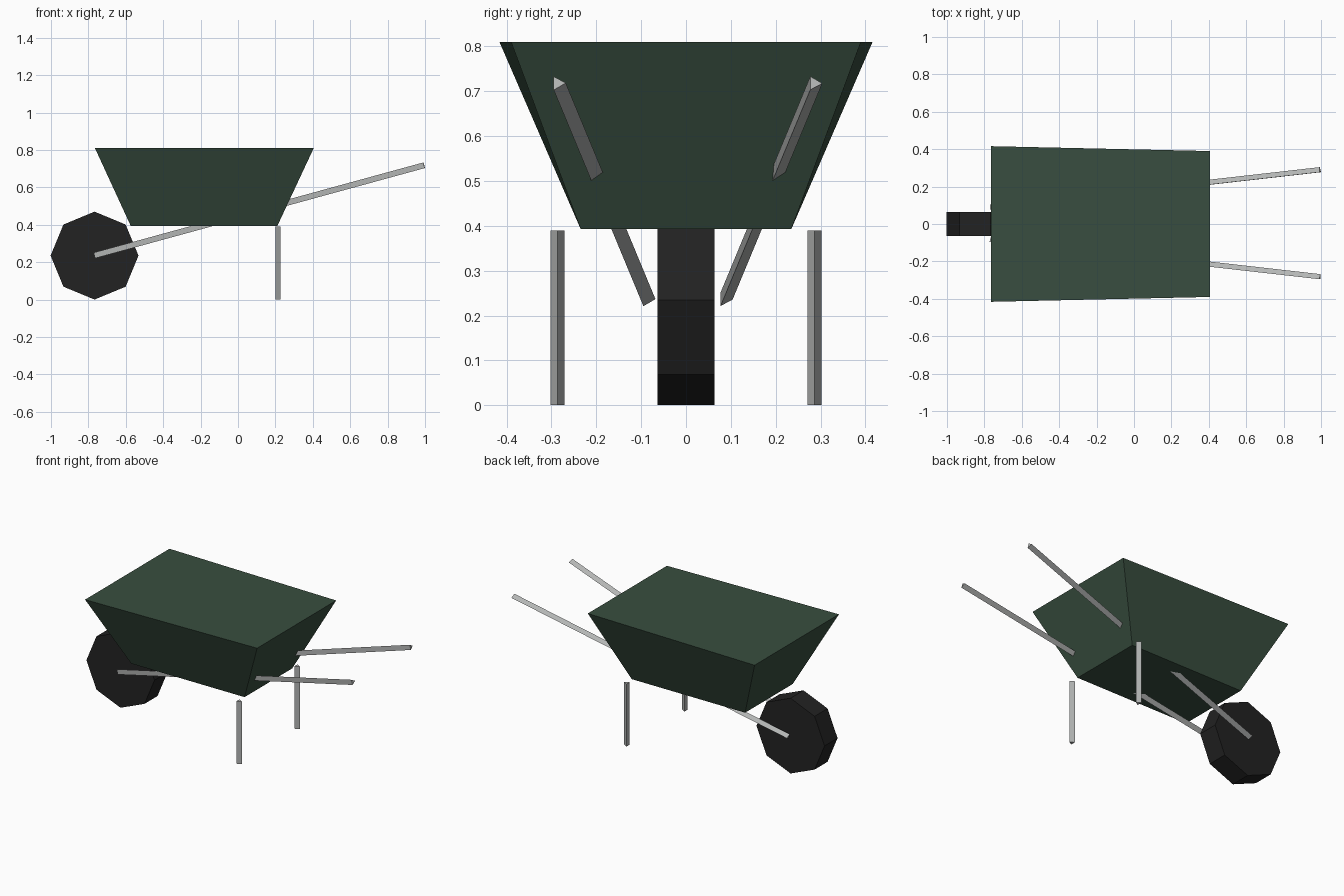
import bpy, bmesh
from math import pi, cos, sin
from mathutils import Vector

cube = bpy.data.objects.get("Cube")
if cube:
    bpy.data.objects.remove(cube, do_unlink=True)


def make_material(name, rgb):
    mat = bpy.data.materials.new(name)
    mat.use_nodes = True
    colour = (*rgb, 1.0)
    mat.diffuse_color = colour
    mat.node_tree.nodes["Principled BSDF"].inputs["Base Color"].default_value = colour
    return mat


green = make_material("dark green paint", (0.04, 0.076, 0.05))
metal = make_material("grey metal", (0.45, 0.46, 0.455))
rubber = make_material("black rubber", (0.016, 0.016, 0.016))


def loft(name, ring_a, ring_b, mat):
    """Closed solid between two matching rings of points, flat shaded."""
    bm = bmesh.new()
    a = [bm.verts.new(p) for p in ring_a]
    b = [bm.verts.new(p) for p in ring_b]
    bm.faces.new(a)
    bm.faces.new(b)
    for i in range(len(a)):
        j = (i + 1) % len(a)
        bm.faces.new((a[i], a[j], b[j], b[i]))
    bmesh.ops.recalc_face_normals(bm, faces=bm.faces)
    mesh = bpy.data.meshes.new(name)
    bm.to_mesh(mesh)
    bm.free()
    mesh.materials.append(mat)
    obj = bpy.data.objects.new(name, mesh)
    bpy.context.collection.objects.link(obj)
    return obj


def bar(name, start, end, radius, sides, corner, mat):
    """Prism along a line, with its first corner pointing towards 'corner'."""
    start, end, corner = Vector(start), Vector(end), Vector(corner)
    axis = (end - start).normalized()
    u = (corner - axis * corner.dot(axis)).normalized()
    v = axis.cross(u)
    ring = [radius * (u * cos(2 * pi * i / sides) + v * sin(2 * pi * i / sides))
            for i in range(sides)]
    return loft(name, [start + p for p in ring], [end + p for p in ring], mat)


def tub_ring(x_wheel, y_wheel, x_grip, y_grip, z):
    return [(x_wheel, -y_wheel, z), (x_grip, -y_grip, z),
            (x_grip, y_grip, z), (x_wheel, y_wheel, z)]


# Tub: solid tapered tray, slightly wider at the wheel end
loft("tub", tub_ring(-0.573, 0.235, 0.21, 0.235, 0.393),
     tub_ring(-0.765, 0.416, 0.405, 0.39, 0.81), green)

# Wheel: octagonal drum
bar("wheel", (-0.767, -0.064, 0.235), (-0.767, 0.064, 0.235), 0.235, 8,
    (1, 0, 0), rubber)

# Handles and legs: three-sided bars on both sides
for side, s in (("left", 1), ("right", -1)):
    y_axle = 0.086 * s
    y_grip = 0.286 * s
    bar(side + "_handle", (-0.767, y_axle, 0.236), (0.995, y_grip, 0.718),
        0.018, 3, (0, 1, 0), metal)
    bar(side + "_leg", (0.209, y_grip, 0), (0.209, y_grip, 0.39),
        0.018, 3, (1, 0, 0), metal)
